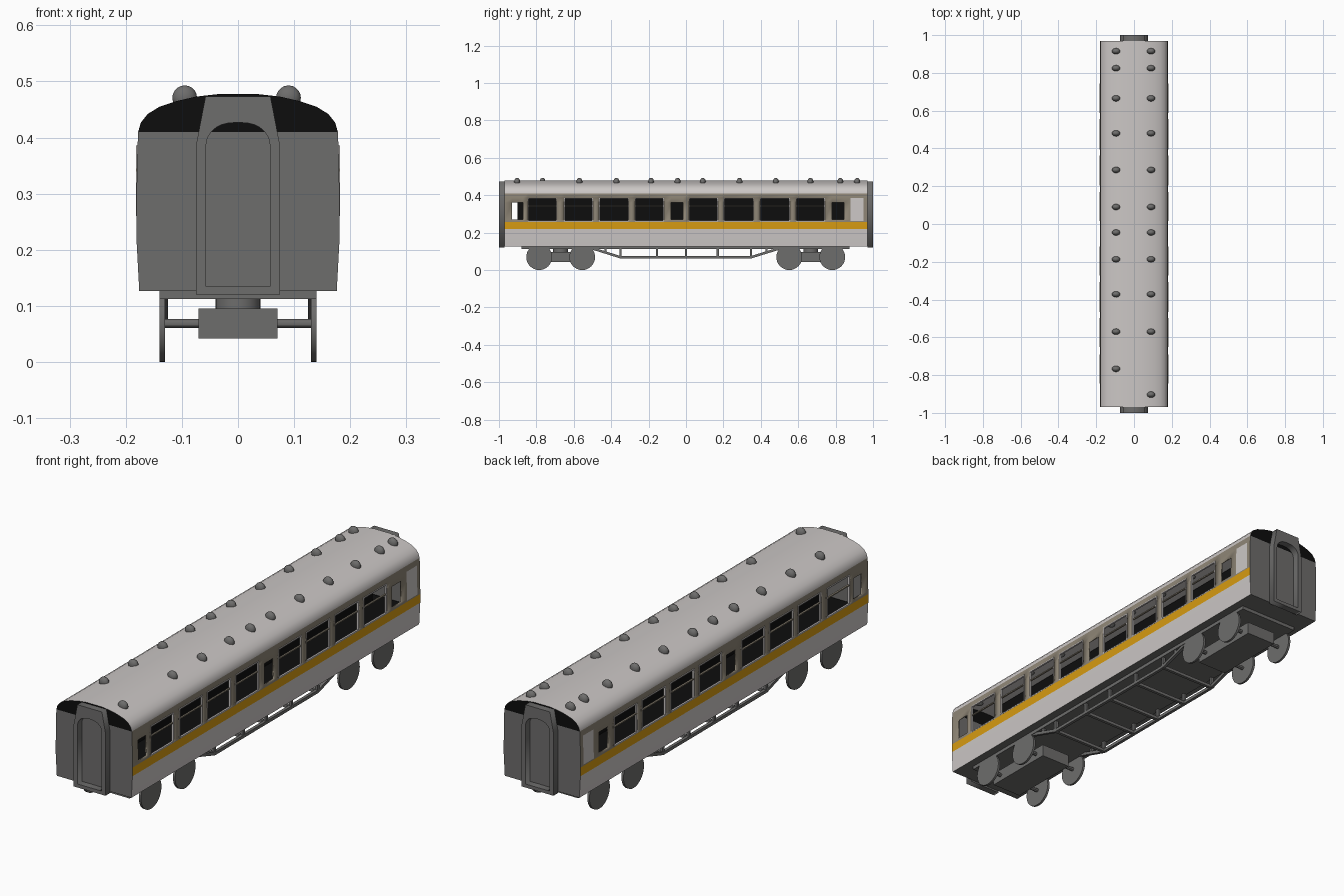
import bpy, bmesh, math
from mathutils import Vector

if "Cube" in bpy.data.objects:
    bpy.data.objects.remove(bpy.data.objects["Cube"])


def material(name, rgb):
    m = bpy.data.materials.new(name)
    m.diffuse_color = (*rgb, 1)
    m.use_nodes = True
    m.node_tree.nodes["Principled BSDF"].inputs["Base Color"].default_value = m.diffuse_color
    return m


LIGHT = material("light grey", (0.60, 0.57, 0.56))
TAN = material("tan grey", (0.27, 0.235, 0.18))
GOLD = material("gold stripe", (0.68, 0.33, 0.006))
DARK = material("dark grey", (0.155, 0.153, 0.150))
BLACK = material("black", (0.004, 0.004, 0.004))


def finish(name, bm, mats):
    me = bpy.data.meshes.new(name)
    bm.to_mesh(me)
    bm.free()
    for m in mats:
        me.materials.append(m)
    ob = bpy.data.objects.new(name, me)
    bpy.context.collection.objects.link(ob)
    return ob


def smooth(ob, angle=30):
    bpy.ops.object.select_all(action='DESELECT')
    ob.select_set(True)
    bpy.context.view_layer.objects.active = ob
    bpy.ops.object.shade_smooth_by_angle(angle=math.radians(angle))


def box(name, x0, x1, y0, y1, z0, z1, mat):
    bm = bmesh.new()
    bmesh.ops.create_cube(bm, size=1)
    for v in bm.verts:
        v.co = ((x0 + x1) / 2 + v.co.x * (x1 - x0),
                (y0 + y1) / 2 + v.co.y * (y1 - y0),
                (z0 + z1) / 2 + v.co.z * (z1 - z0))
    return finish(name, bm, [mat])


def cylinder(name, loc, r, depth, rot, mat, seg=32):
    bm = bmesh.new()
    bmesh.ops.create_cone(bm, cap_ends=True, segments=seg, radius1=r, radius2=r, depth=depth)
    ob = finish(name, bm, [mat])
    ob.location, ob.rotation_euler = loc, rot
    smooth(ob)
    return ob


def beam(name, a, b, t, mat):
    a, b = Vector(a), Vector(b)
    ob = box(name, -t / 2, t / 2, -t / 2, t / 2, -(b - a).length / 2, (b - a).length / 2, mat)
    ob.location = (a + b) / 2
    ob.rotation_euler = (b - a).to_track_quat('Z', 'X').to_euler()
    return ob


# Openings along the side, the same on both sides
small = [(-0.93, -0.872), (-0.08, -0.016), (0.78, 0.845)]
large = [(-0.845, -0.692), (-0.652, -0.498), (-0.465, -0.307), (-0.273, -0.118),
         (0.016, 0.17), (0.203, 0.362), (0.395, 0.555), (0.588, 0.743)]
door = (0.88, 0.95)
ys = sorted({-0.97, 0.97, *door, *[y for w in small + large for y in w]})

# Body shell: cross-section swept along the cuts, windows left open
half = [(0.176, 0.127), (0.181, 0.22), (0.1813, 0.257), (0.1813, 0.262), (0.181, 0.27),
        (0.180, 0.36), (0.179, 0.385), (0.178, 0.41), (0.173, 0.427), (0.161, 0.442),
        (0.140, 0.455), (0.110, 0.465), (0.075, 0.473), (0.035, 0.4775)]
ring = half + [(-x, z) for x, z in reversed(half)]
n = len(ring)
bm = bmesh.new()
rows = [[bm.verts.new((x, y, z)) for x, z in ring] for y in ys]


def inside(y, spans):
    return any(a < y < b for a, b in spans)


for r0, r1 in zip(rows, rows[1:]):
    for i in range(n):
        j = (i + 1) % n
        quad = [r0[i], r0[j], r1[j], r1[i]]
        c = sum((v.co for v in quad), Vector()) / 4
        side = abs(c.x) > 0.17 and 0.13 < c.z < 0.41
        if side and (0.262 < c.z < 0.385 and inside(c.y, large)
                     or 0.27 < c.z < 0.36 and inside(c.y, small)):
            continue
        f = bm.faces.new(quad)
        if i == n - 1:
            f.material_index = 3
        elif side and 0.22 < c.z < 0.257:
            f.material_index = 2
        elif side and c.z > 0.257 and not (0.262 < c.z < 0.385 and inside(c.y, [door])):
            f.material_index = 1
for row in (rows[0], rows[-1]):
    bm.faces.new(row[:8] + row[n - 8:]).material_index = 3
    bm.faces.new(row[7:n - 7]).material_index = 4
bmesh.ops.recalc_face_normals(bm, faces=bm.faces)
body = finish("coach_body", bm, [LIGHT, TAN, GOLD, DARK, BLACK])
smooth(body, 25)
sol = body.modifiers.new("wall thickness", 'SOLIDIFY')
sol.thickness, sol.offset = 0.008, -1

# Dark interior
box("interior_floor", -0.167, 0.167, -0.955, 0.955, 0.195, 0.205, BLACK)
box("interior_partition", -0.005, 0.005, -0.9, 0.9, 0.205, 0.465, BLACK)

# Window frames and crossbars
for s in (-1, 1):
    for a, b in large:
        xa, xb = sorted((s * 0.174, s * 0.1818))
        t = 0.004
        box("window_sill", xa, xb, a, b, 0.260, 0.260 + t, LIGHT)
        box("window_head", xa, xb, a, b, 0.382, 0.382 + t, LIGHT)
        box("window_crossbar", xa, xb - 0.001 if s > 0 else xb, a, b, 0.340, 0.345, TAN)
        for y in (a, b - t):
            box("window_post", xa, xb, y, y + t, 0.262, 0.384, LIGHT)

# Gangway frames at both ends, with an arched opening
outer = [(-0.075, 0.12), (0.075, 0.12), (0.075, 0.385), (0.058, 0.473), (-0.058, 0.473), (-0.075, 0.385)]
arch = [(0.057 * math.copysign(abs(math.cos(t)) ** 0.8, math.cos(t)), 0.385 + 0.042 * math.sin(t))
        for t in [math.pi * k / 14 for k in range(15)]]
inner = [(-0.057, 0.135), (0.057, 0.135)] + arch
for name, y in (("front_gangway", -0.985), ("back_gangway", 0.985)):
    cu = bpy.data.curves.new(name, 'CURVE')
    cu.dimensions, cu.fill_mode, cu.extrude = '2D', 'BOTH', 0.015
    for pts in (outer, inner):
        sp = cu.splines.new('POLY')
        sp.points.add(len(pts) - 1)
        for p, (x, z) in zip(sp.points, pts):
            p.co = (x, z, 0, 1)
        sp.use_cyclic_u = True
    cu.materials.append(DARK)
    ob = bpy.data.objects.new(name, cu)
    bpy.context.collection.objects.link(ob)
    ob.location, ob.rotation_euler = (0, y, 0), (math.pi / 2, 0, 0)
    bpy.ops.object.select_all(action='DESELECT')
    ob.select_set(True)
    bpy.context.view_layer.objects.active = ob
    bpy.ops.object.convert(target='MESH')

# Roof vents in two rows
shared = [0.915, 0.825, 0.665, 0.48, 0.286, 0.09, -0.045, -0.187, -0.372, -0.57]
for x, extra in ((-0.095, -0.767), (0.09, -0.903)):
    for y in shared + [extra]:
        bm = bmesh.new()
        bmesh.ops.create_uvsphere(bm, u_segments=16, v_segments=10, radius=1)
        vent = finish("roof_vent", bm, [DARK])
        vent.location, vent.scale = (x, y, 0.471), (0.022, 0.016, 0.022)
        smooth(vent, 60)

# Underframe
box("underframe", -0.14, 0.14, -0.88, 0.875, 0.112, 0.128, DARK)

# Bogies: frame, pivot, axles and wheels
for yc in (-0.67, 0.667):
    box("bogie_frame", -0.07, 0.07, yc - 0.16, yc + 0.16, 0.042, 0.095, DARK)
    cylinder("bogie_pivot", (0, yc, 0.104), 0.04, 0.02, (0, 0, 0), DARK)
    for d in (-0.115, 0.115):
        cylinder("axle", (0, yc + d, 0.069), 0.008, 0.262, (0, math.pi / 2, 0), DARK, 12)
        for s in (-1, 1):
            cylinder("wheel", (s * 0.135, yc + d, 0.069), 0.069, 0.01, (0, math.pi / 2, 0), DARK)

# Truss rods, posts and cross beams below the floor
path = [(-0.515, 0.12), (-0.35, 0.068), (0.347, 0.068), (0.515, 0.12)]
for s in (-1, 1):
    x = s * 0.131
    for (ya, za), (yb, zb) in zip(path, path[1:]):
        beam("truss_rod", (x, ya, za), (x, yb, zb), 0.013, DARK)
    for y in (-0.43, -0.35, -0.155, 0, 0.17, 0.347, 0.43):
        beam("truss_post", (x, y, 0.068 if abs(y) < 0.4 else 0.094), (x, y, 0.115), 0.012, DARK)
for y in (-0.35, -0.155, 0, 0.17, 0.347):
    beam("cross_beam", (-0.131, y, 0.068), (0.131, y, 0.068), 0.013, DARK)
